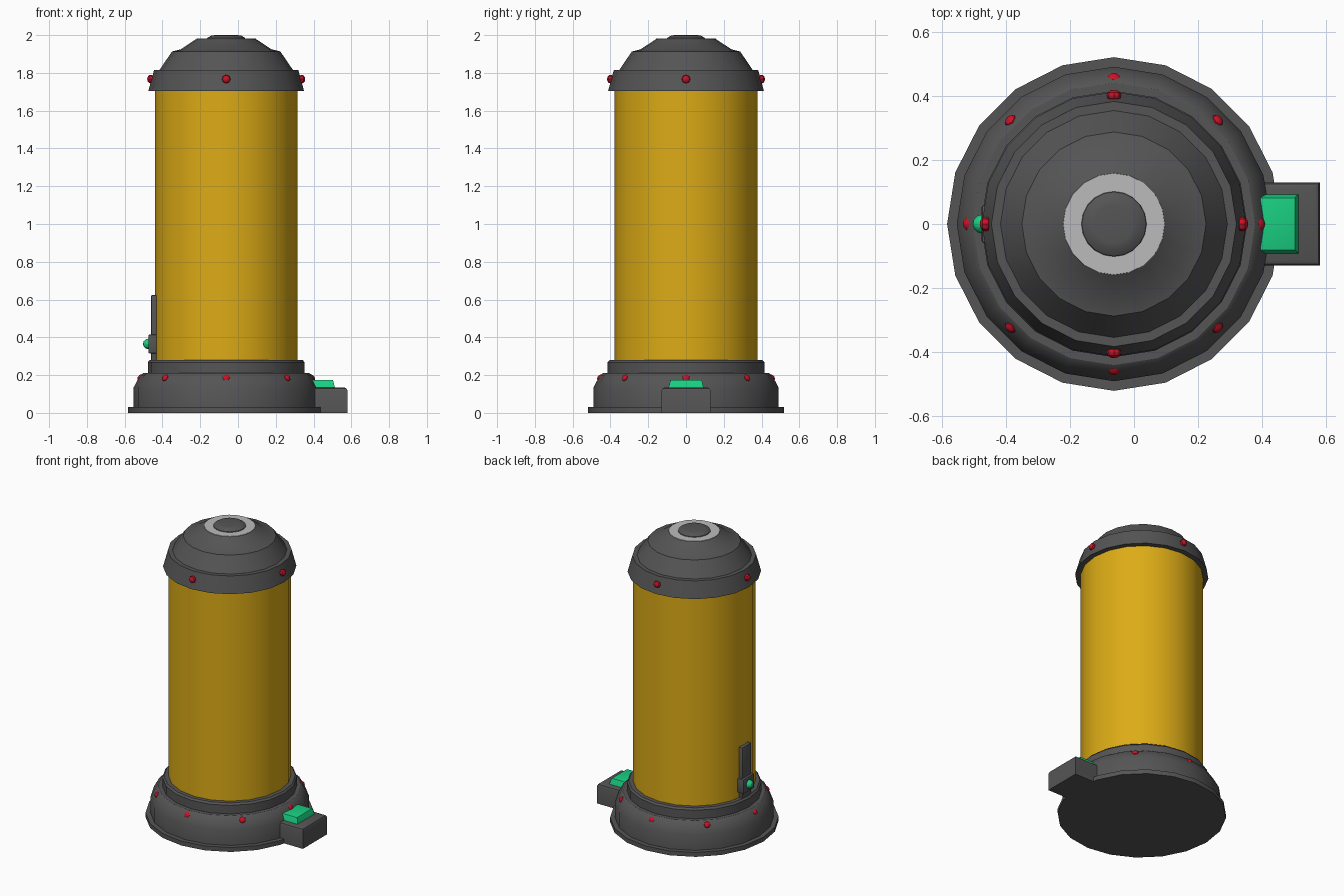
import bpy, bmesh, math
from mathutils import Matrix, Vector

if "Cube" in bpy.data.objects:
    bpy.data.objects.remove(bpy.data.objects["Cube"])

AX = -0.0625  # x of the tank axis
SIDES = 20


def material(name, rgb):
    m = bpy.data.materials.new(name)
    m.diffuse_color = (*rgb, 1)
    m.use_nodes = True
    m.node_tree.nodes["Principled BSDF"].inputs["Base Color"].default_value = m.diffuse_color
    return m


DARK = material("dark_metal", (0.09, 0.09, 0.09))
LIGHT = material("light_metal", (0.5, 0.5, 0.5))
YELLOW = material("yellow", (0.72, 0.41, 0.008))
RED = material("red", (0.6, 0.006, 0.02))
GREEN = material("green", (0.01, 0.62, 0.22))


def finish(name, bm, mat, angle=30):
    bmesh.ops.recalc_face_normals(bm, faces=bm.faces)
    mesh = bpy.data.meshes.new(name)
    bm.to_mesh(mesh)
    bm.free()
    ob = bpy.data.objects.new(name, mesh)
    bpy.context.collection.objects.link(ob)
    mesh.materials.append(mat)
    bpy.ops.object.select_all(action='DESELECT')
    ob.select_set(True)
    bpy.context.view_layer.objects.active = ob
    bpy.ops.object.shade_smooth_by_angle(angle=math.radians(angle))
    return ob


def lathe(name, profile, mat):
    """Closed turned solid from (radius, z) pairs, bottom to top."""
    bm = bmesh.new()
    rings = []
    for r, z in profile:
        rings.append([bm.verts.new((AX + r * math.cos(math.tau * i / SIDES),
                                    r * math.sin(math.tau * i / SIDES), z))
                      for i in range(SIDES)])
    for a, b in zip(rings, rings[1:]):
        for i in range(SIDES):
            j = (i + 1) % SIDES
            bm.faces.new((a[i], a[j], b[j], b[i]))
    bm.faces.new(rings[0])
    bm.faces.new(rings[-1])
    return finish(name, bm, mat)


def box(name, lo, hi, mat, bevel=0.0, taper=0.0, top_only=False):
    """Box between two corners, with optional bevel and a narrower top."""
    bm = bmesh.new()
    lo, hi = Vector(lo), Vector(hi)
    size, mid = hi - lo, (lo + hi) / 2
    bmesh.ops.create_cube(bm, size=1, matrix=Matrix.Translation(mid) @ Matrix.Diagonal((*size, 1)))
    for v in bm.verts:
        if taper and v.co.z > mid.z:
            v.co.x -= math.copysign(taper, v.co.x - mid.x)
            v.co.y -= math.copysign(taper, v.co.y - mid.y)
    if bevel:
        edges = [e for e in bm.edges
                 if not top_only or all(v.co.z > mid.z for v in e.verts)]
        bmesh.ops.bevel(bm, geom=edges, offset=bevel, segments=2, profile=0.5, affect='EDGES')
    return finish(name, bm, mat)


def studs(name, count, radius, z, mat, size, tilt=0.0):
    """Ring of small low-poly domed studs facing outward."""
    bm = bmesh.new()
    for i in range(count):
        m = (Matrix.Translation((AX, 0, z)) @ Matrix.Rotation(math.tau * i / count, 4, 'Z')
             @ Matrix.Translation((radius, 0, 0)) @ Matrix.Rotation(math.pi / 2 - tilt, 4, 'Y')
             @ Matrix.Diagonal((1, 1, 0.8, 1)))
        bmesh.ops.create_uvsphere(bm, u_segments=8, v_segments=6, radius=size, matrix=m)
    return finish(name, bm, mat)


# Stepped base and its collar
lathe("floor_flange", [(0.52, 0), (0.52, 0.03)], DARK)
lathe("base_skirt", [(0.49, 0.01), (0.49, 0.135), (0.455, 0.2), (0.44, 0.21), (0.39, 0.21)], DARK)
lathe("base_collar", [(0.415, 0.2), (0.415, 0.268), (0.405, 0.28), (0.36, 0.28)], DARK)

# Tank body
lathe("tank_body", [(0.378, 0.25), (0.378, 1.72)], YELLOW)

# Stepped lid
lathe("lid_band", [(0.36, 1.705), (0.412, 1.705), (0.382, 1.815), (0.34, 1.815)], DARK)
lathe("lid_dome", [(0.357, 1.81), (0.287, 1.913), (0.24, 1.925), (0.16, 1.978)], DARK)
lathe("lid_ring", [(0.16, 1.97), (0.158, 1.981), (0.1, 1.981)], LIGHT)
lathe("lid_button", [(0.104, 1.975), (0.1, 1.985), (0.08, 1.997), (0.06, 2.0)], DARK)

# Studs on lid and base
studs("lid_studs", 4, 0.4, 1.767, RED, 0.023)
studs("base_studs", 8, 0.452, 0.183, RED, 0.022, math.radians(30))

# Foot block with its pad on the right side
box("foot_block", (0.28, -0.13, 0), (0.58, 0.13, 0.135), DARK, 0.018, top_only=True)
box("foot_pad", (0.33, -0.095, 0.125), (0.515, 0.095, 0.175), GREEN, 0.006, 0.012, True)

# Gauge strip with a clip and lamp on the left side
box("gauge_strip", (-0.46, -0.05, 0.26), (-0.42, 0.05, 0.625), DARK, 0.008)
box("gauge_clip", (-0.475, -0.06, 0.315), (-0.425, 0.06, 0.415), DARK, 0.008)
bm = bmesh.new()
bmesh.ops.create_uvsphere(bm, u_segments=10, v_segments=6, radius=0.03,
                          matrix=Matrix.Translation((-0.473, 0, 0.365)) @ Matrix.Rotation(math.pi / 2, 4, 'Y'))
finish("gauge_lamp", bm, GREEN)
